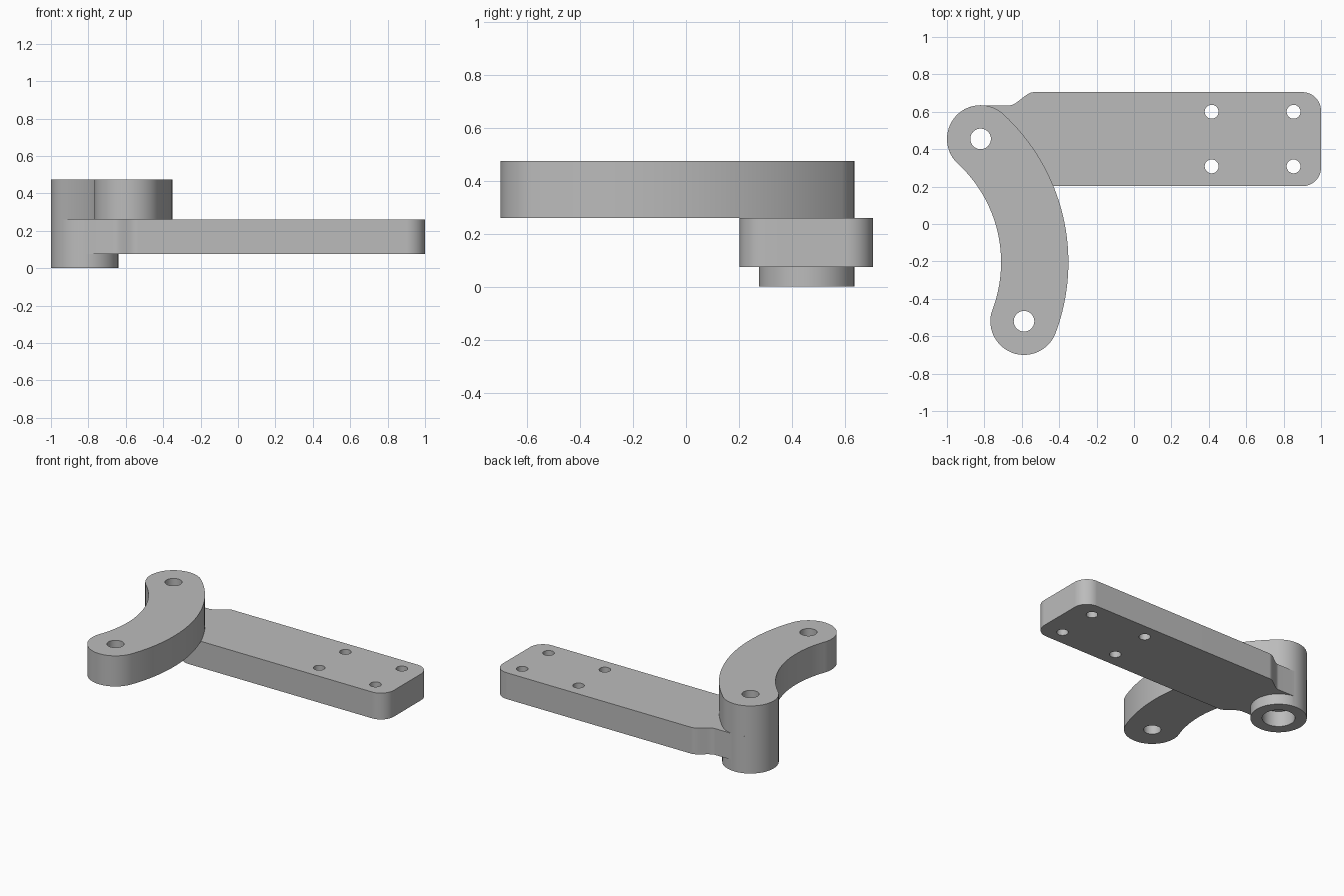
import bpy, bmesh
from math import sin, cos, pi, atan2, hypot

if "Cube" in bpy.data.objects:
    bpy.data.objects.remove(bpy.data.objects["Cube"])

grey = bpy.data.materials.new("plain grey")
grey.use_nodes = True
COLOUR = (0.5, 0.5, 0.5, 1)
grey.diffuse_color = COLOUR
grey.node_tree.nodes["Principled BSDF"].inputs["Base Color"].default_value = COLOUR

PIVOT, TIP = (-0.82, 0.455), (-0.588, -0.52)   # joint centres
R = 0.18                                       # joint radius
BASE, MID, TOP = 0.075, 0.26, 0.475            # height levels


def arc(c, r, a0, a1, n=24):
    """Points along an arc, angles in radians."""
    return [(c[0] + r * cos(a0 + (a1 - a0) * i / n),
             c[1] + r * sin(a0 + (a1 - a0) * i / n)) for i in range(n + 1)]


def prism(name, outline, z0, z1):
    """Extrude a closed outline between two heights."""
    bm = bmesh.new()
    face = bm.faces.new([bm.verts.new((x, y, z0)) for x, y in outline])
    up = bmesh.ops.extrude_face_region(bm, geom=[face])["geom"]
    bmesh.ops.translate(bm, vec=(0, 0, z1 - z0),
                        verts=[v for v in up if isinstance(v, bmesh.types.BMVert)])
    bmesh.ops.recalc_face_normals(bm, faces=bm.faces)
    mesh = bpy.data.meshes.new(name)
    bm.to_mesh(mesh)
    bm.free()
    mesh.materials.append(grey)
    obj = bpy.data.objects.new(name, mesh)
    bpy.context.collection.objects.link(obj)
    return obj


def cylinder(name, c, r, z0, z1, n=64):
    return prism(name, arc(c, r, 0, 2 * pi, n)[:-1], z0, z1)


def combine(obj, other, operation):
    """Apply a boolean and discard the helper."""
    bpy.context.view_layer.objects.active = obj
    mod = obj.modifiers.new("join", "BOOLEAN")
    mod.operation, mod.object, mod.solver = operation, other, "EXACT"
    bpy.ops.object.modifier_apply(modifier=mod.name)
    bpy.data.objects.remove(other)


def drill(obj, c, r, z0, z1):
    combine(obj, cylinder("drill", c, r, z0, z1, 48), "DIFFERENCE")


def finish(obj):
    """Smooth round walls while keeping flat faces flat."""
    bpy.ops.object.select_all(action="DESELECT")
    obj.select_set(True)
    bpy.context.view_layer.objects.active = obj
    bpy.ops.object.shade_smooth_by_angle(angle=0.5)
    obj.modifiers.new("flat faces", "WEIGHTED_NORMAL").keep_sharp = True


# Mounting plate: rounded far corners, shoulders curving in to the joint
MIDLINE, HALF, CORNER = 0.4535, 0.2515, 0.1
neck = R - 0.0
upper = [(PIVOT[0], MIDLINE + neck)]
for i in range(17):
    t = i / 16
    upper.append((-0.67 + 0.135 * t,
                  MIDLINE + neck + (HALF - neck) * t * t * (3 - 2 * t)))
upper += arc((1 - CORNER, MIDLINE + HALF - CORNER), CORNER, pi / 2, 0, 12)
lower = [(x, 2 * MIDLINE - y) for x, y in reversed(upper)]
plate = prism("mounting_plate", upper + lower, BASE, MID)

# Joint boss with a counterbore underneath
combine(plate, cylinder("joint_boss", PIVOT, R, 0, MID), "UNION")
drill(plate, PIVOT, 0.105, -0.1, 0.11)
drill(plate, PIVOT, 0.055, 0.05, 0.4)

# Four mounting holes
for x in (0.415, 0.853):
    for y in (0.308, 0.6):
        drill(plate, (x, y), 0.037, 0, 0.4)
finish(plate)

# Curved swing arm: a bent slot shape with round ends
BEND = (-1.428, -0.205)
a_tip = atan2(TIP[1] - BEND[1], TIP[0] - BEND[0])
a_piv = atan2(PIVOT[1] - BEND[1], PIVOT[0] - BEND[0])
bend_r = hypot(PIVOT[0] - BEND[0], PIVOT[1] - BEND[1])
outline = (arc(BEND, bend_r + R, a_tip, a_piv, 32)
           + arc(PIVOT, R, a_piv, a_piv + pi, 32)[1:-1]
           + arc(BEND, bend_r - R, a_piv, a_tip, 32)
           + arc(TIP, R, a_tip + pi, a_tip + 2 * pi, 32)[1:-1])
arm = prism("swing_arm", outline, MID, TOP)
for centre in (PIVOT, TIP):
    drill(arm, centre, 0.055, 0.1, 0.6)
finish(arm)
